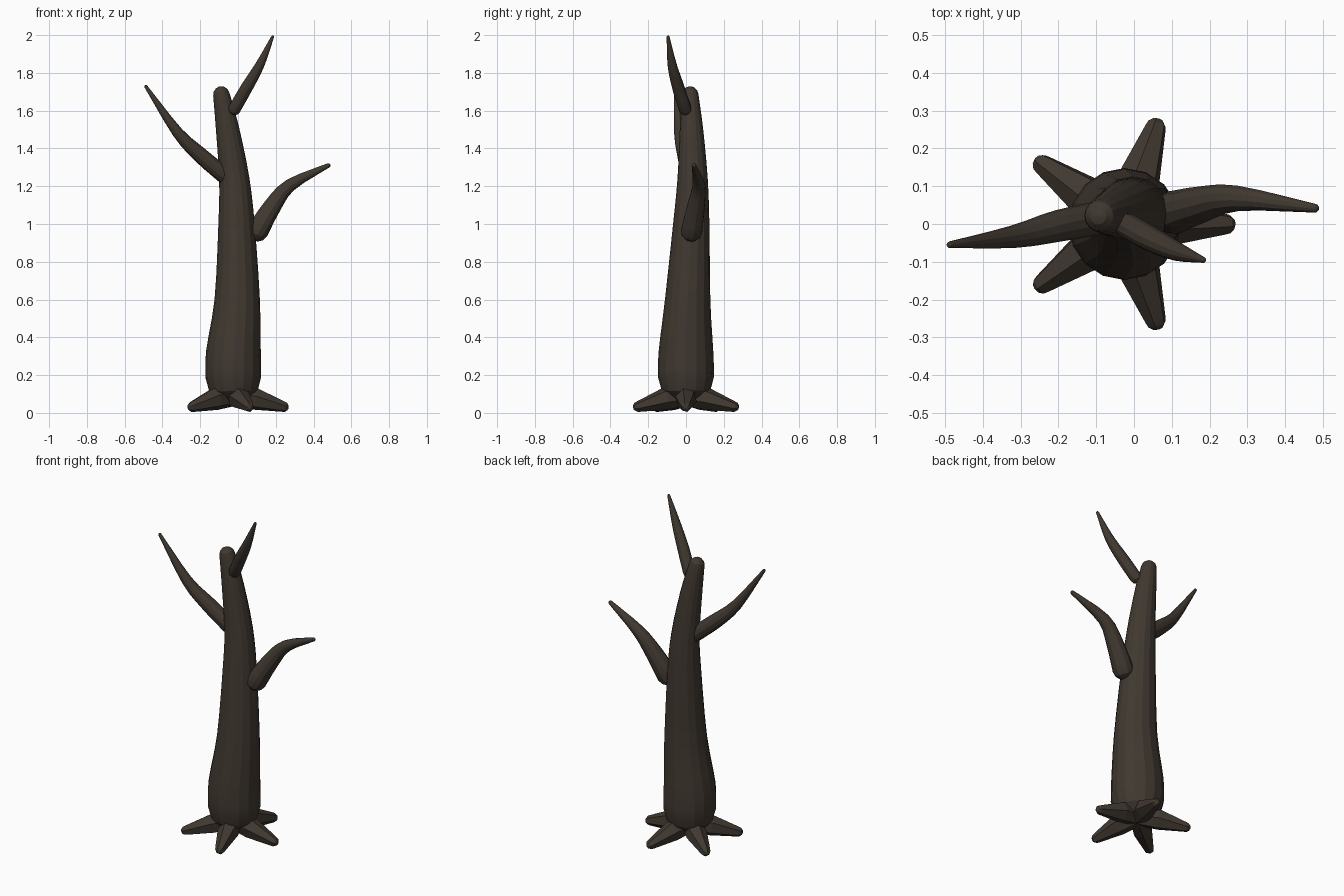
import bpy, bmesh, math
from mathutils import Vector

cube = bpy.data.objects.get("Cube")
if cube:
    bpy.data.objects.remove(cube, do_unlink=True)

bark = bpy.data.materials.new("dark_bark")
bark.use_nodes = True
colour = (0.052, 0.040, 0.030, 1)
bark.diffuse_color = colour
bark.node_tree.nodes["Principled BSDF"].inputs["Base Color"].default_value = colour


def resample(points, steps):
    """Smooth a list of (x, y, z, radius) into a denser path."""
    p = [Vector(q) for q in points]
    p = [2 * p[0] - p[1]] + p + [2 * p[-1] - p[-2]]
    out = []
    for i in range(1, len(p) - 2):
        a, b, c, d = p[i - 1:i + 3]
        for s in range(steps):
            t = s / steps
            out.append(0.5 * (2 * b + (c - a) * t + (2 * a - 5 * b + 4 * c - d) * t ** 2
                              + (3 * b - a - 3 * c + d) * t ** 3))
    return out + [p[-2]]


def limb(name, points, sides, steps=3, smooth=True):
    """Tapered tube along a path with a rounded cap at both ends."""
    path = resample(points, steps)
    centres = [q.xyz for q in path]
    rings = []
    for i, q in enumerate(path):
        axis = (centres[min(i + 1, len(path) - 1)] - centres[max(i - 1, 0)]).normalized()
        rings.append((q.xyz, axis, q.w))
    first, last = rings[0], rings[-1]
    angles = [math.radians(a) for a in (30, 60, 82)]
    cap = lambda r, s, a: (r[0] + r[1] * r[2] * s * math.sin(a), r[1], r[2] * math.cos(a))
    rings = ([cap(first, -1, a) for a in reversed(angles)] + rings
             + [cap(last, 1, a) for a in angles])
    bm = bmesh.new()
    loops = []
    side = first[1].orthogonal().normalized()
    for centre, axis, radius in rings:
        side = (side - axis * side.dot(axis)).normalized()
        other = axis.cross(side)
        loops.append([bm.verts.new(centre + radius * (side * math.cos(k * math.tau / sides)
                      + other * math.sin(k * math.tau / sides))) for k in range(sides)])
    for low, high in zip(loops, loops[1:]):
        for k in range(sides):
            n = (k + 1) % sides
            bm.faces.new((low[k], low[n], high[n], high[k]))
    bm.faces.new(reversed(loops[0]))
    bm.faces.new(loops[-1])
    bmesh.ops.recalc_face_normals(bm, faces=bm.faces)
    mesh = bpy.data.meshes.new(name)
    bm.to_mesh(mesh)
    bm.free()
    mesh.materials.append(bark)
    obj = bpy.data.objects.new(name, mesh)
    bpy.context.collection.objects.link(obj)
    if smooth:
        bpy.ops.object.select_all(action="DESELECT")
        obj.select_set(True)
        bpy.context.view_layer.objects.active = obj
        bpy.ops.object.shade_smooth_by_angle(angle=math.radians(20))
    return obj


# Trunk, leaning and tapering towards a blunt top; its foot is tucked in
limb("trunk", [(-0.025, 0, 0.19, 0.148), (-0.024, 0, 0.32, 0.145), (-0.004, 0.009, 0.6, 0.12),
               (-0.008, 0.028, 1.0, 0.096), (-0.02, 0.035, 1.24, 0.08),
               (-0.055, 0.029, 1.5, 0.062), (-0.088, 0.022, 1.685, 0.044)], 16)

# Branches
limb("right_branch", [(-0.07, 0.02, 1.255, 0.045), (-0.2, -0.005, 1.365, 0.042),
                      (-0.32, -0.034, 1.485, 0.03), (-0.487, -0.055, 1.727, 0.009)], 12)
limb("left_branch", [(0.105, 0.03, 0.965, 0.058), (0.18, 0.052, 1.09, 0.048),
                     (0.275, 0.068, 1.205, 0.034), (0.478, 0.042, 1.31, 0.012)], 12)
limb("top_branch", [(-0.018, -0.005, 1.61, 0.034), (0.045, -0.04, 1.72, 0.033),
                    (0.115, -0.073, 1.84, 0.025), (0.183, -0.095, 1.99, 0.008)], 12)

# Five faceted roots spread evenly around the foot
for i in range(5):
    a = i * math.tau / 5
    stations = [(0.02, 0.082, 0.05), (0.12, 0.073, 0.059), (0.265, 0.033, 0.029)]
    limb(f"root_{i + 1}", [(-0.025 + d * math.cos(a), d * math.sin(a), z, r)
                           for d, z, r in stations], 6, steps=1, smooth=False)
